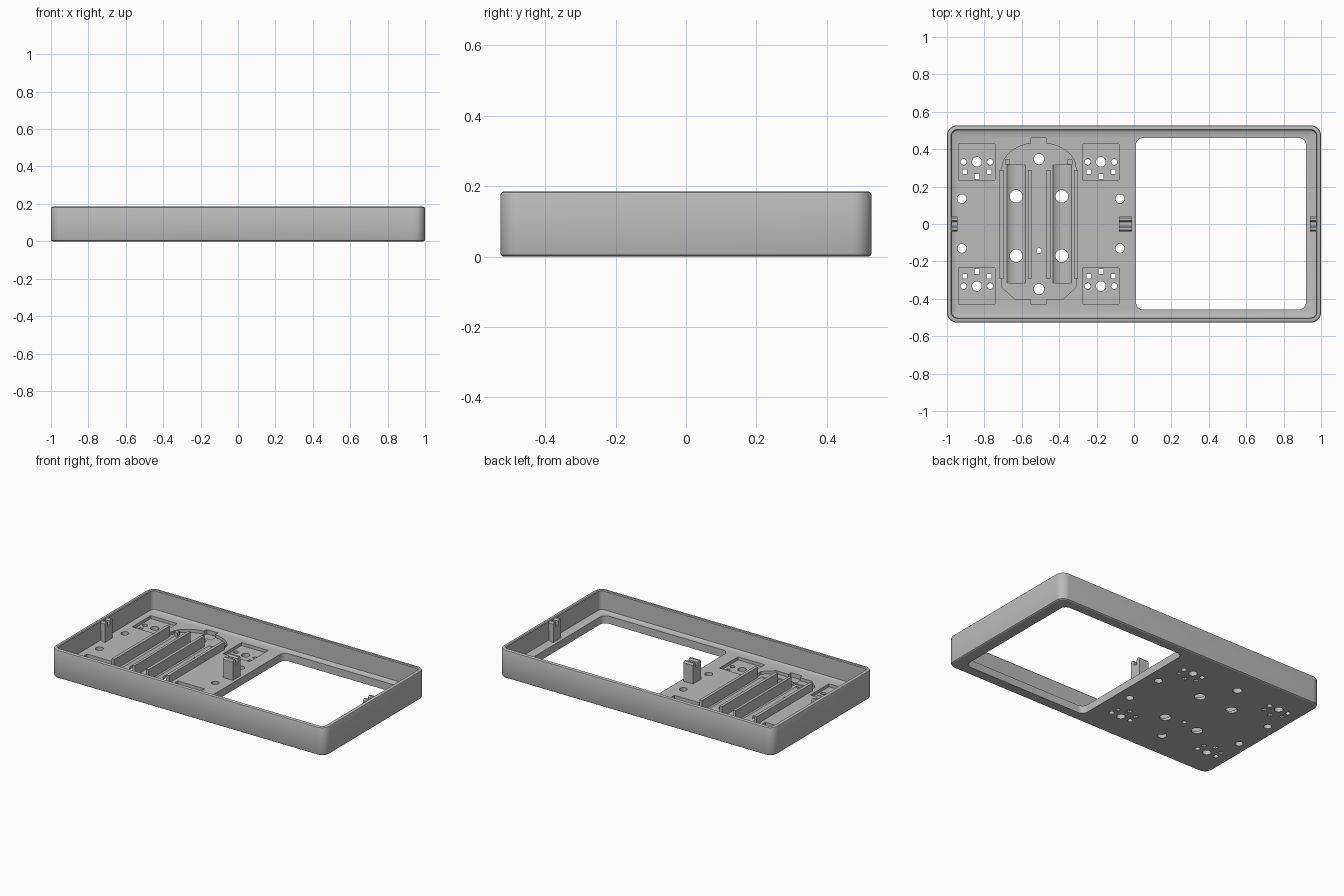
import bpy, bmesh, math

if "Cube" in bpy.data.objects:
    bpy.data.objects.remove(bpy.data.objects["Cube"])

grey = bpy.data.materials.new("mid_grey")
grey.diffuse_color = (0.5, 0.5, 0.5, 1)
grey.use_nodes = True
grey.node_tree.nodes["Principled BSDF"].inputs["Base Color"].default_value = grey.diffuse_color


def finish(name, bm):
    bmesh.ops.recalc_face_normals(bm, faces=bm.faces)
    me = bpy.data.meshes.new(name)
    bm.to_mesh(me)
    bm.free()
    me.materials.append(grey)
    ob = bpy.data.objects.new(name, me)
    bpy.context.collection.objects.link(ob)
    return ob


def rounded(x0, x1, y0, y1, r, n=8):
    """Outline of a rounded rectangle."""
    pts = []
    for k, (cx, cy) in enumerate([(x1 - r, y1 - r), (x0 + r, y1 - r),
                                  (x0 + r, y0 + r), (x1 - r, y0 + r)]):
        for i in range(n + 1):
            a = math.pi / 2 * (k + i / n)
            pts.append((cx + r * math.cos(a), cy + r * math.sin(a)))
    return pts


def loft(bm, rings):
    """Skin a stack of equal-length rings of 3D points and cap the ends."""
    loops = [[bm.verts.new(p) for p in ring] for ring in rings]
    for a, b in zip(loops, loops[1:]):
        for i in range(len(a)):
            j = (i + 1) % len(a)
            bm.faces.new((a[i], a[j], b[j], b[i]))
    bm.faces.new(loops[0][::-1])
    bm.faces.new(loops[-1])


def prism(bm, pts, z0, z1):
    loft(bm, [[(x, y, z) for x, y in pts] for z in (z0, z1)])


def rect(x0, x1, y0, y1):
    return [(x0, y0), (x1, y0), (x1, y1), (x0, y1)]


def square(cx, cy, h):
    return rect(cx - h, cx + h, cy - h, cy + h)


def circle(cx, cy, r, n=24):
    return [(cx + r * math.cos(math.tau * i / n), cy + r * math.sin(math.tau * i / n))
            for i in range(n)]


def cut(target, bm):
    """Subtract a cutter mesh from the target."""
    cutter = finish("cutter", bm)
    cutter.hide_render = True
    mod = target.modifiers.new("cut", 'BOOLEAN')
    mod.operation, mod.solver, mod.object = 'DIFFERENCE', 'EXACT', cutter
    bpy.context.view_layer.objects.active = target
    bpy.ops.object.modifier_apply(modifier=mod.name)
    bpy.data.objects.remove(cutter)


def cut_prisms(target, shapes, z0, z1):
    bm = bmesh.new()
    for s in shapes:
        prism(bm, s, z0, z1)
    cut(target, bm)


W, D, H, FLOOR = 1.0, 0.5275, 0.185, 0.05

# Tray: outer wall, rounded rim, inner wall and sloped foot down to the floor
profile = [(0.008, 0), (0.002, 0.004), (0, 0.01), (0, 0.175), (0.003, 0.182), (0.01, H),
           (0.022, H), (0.026, 0.18), (0.027, 0.058), (0.045, FLOOR)]
bm = bmesh.new()
loft(bm, [[(x, y, z) for x, y in rounded(-W + i, W - i, -D + i, D - i, max(0.055 - i, 0.02))]
          for i, z in profile])
tray = finish("tray", bm)

# Large window
cut_prisms(tray, [rounded(0.01, 0.92, -0.457, 0.46, 0.04)], -0.1, 0.1)

# Four square recessed pads
pads = [(x, s) for x in (-0.84, -0.177) for s in (1, -1)]
cut_prisms(tray, [square(x, 0.332 * s, 0.097) for x, s in pads], 0.03, 0.1)

# Battery bay with arched back end and chamfered front end
BX, HW = -0.508, 0.197
arch = [(BX + HW * math.cos(math.pi * i / 24), 0.30 + 0.135 * math.sin(math.pi * i / 24))
        for i in range(25)]
front = [(BX - HW, -0.34), (BX - 0.13, -0.40), (BX + 0.13, -0.40), (BX + HW, -0.34)]
cut_prisms(tray, [arch + front], 0.03, 0.1)
cut_prisms(tray, [rect(-0.55, -0.468, 0.39, 0.46), rect(-0.55, -0.468, -0.428, -0.362),
                  rect(-0.61, -0.408, -0.355, -0.325)], 0.022, 0.1)

# Two round-bottomed battery troughs
bm = bmesh.new()
for x in (-0.63, -0.383):
    ring = circle(x, 0.085, 0.074, 40)
    loft(bm, [[(px, y, pz) for px, pz in ring] for y in (-0.315, 0.315)])
cut(tray, bm)

# Holes through the floor
holes = []
for x, s in pads:
    holes.append(circle(x, 0.332 * s, 0.026))
    holes.append(square(x, 0.253 * s, 0.013))
    for dx in (-0.071, 0.071):
        holes.append(circle(x + dx, 0.332 * s, 0.016, 16))
        holes.append(square(x + dx * 0.93, 0.28 * s, 0.012))
holes += [circle(x, y, 0.024) for x in (-0.92, -0.075) for y in (0.135, -0.13)]
holes += [circle(x, y, 0.034) for x in (-0.63, -0.386) for y in (0.148, -0.17)]
holes += [circle(BX, 0.347, 0.028), circle(BX, -0.348, 0.028), circle(BX, -0.142, 0.014)]
cut_prisms(tray, holes, -0.1, 0.15)

# Battery cradle ridges
bm = bmesh.new()
for x0, x1 in ((-0.719, -0.698), (-0.566, -0.548), (-0.467, -0.447), (-0.320, -0.300)):
    prism(bm, rect(x0, x1, -0.293, 0.29), 0.02, 0.1)
ridges = finish("battery_ridges", bm)

# Small contact stops at the back of the bay
bm = bmesh.new()
for x in (-0.677, -0.343):
    prism(bm, rect(x - 0.013, x + 0.013, 0.318, 0.345), 0.02, FLOOR)
stops = finish("contact_stops", bm)

# Forked clip posts with a slot running across the top
fork = [(-0.04, 0.045), (0.04, 0.045), (0.04, 0.172), (0.032, 0.182), (0.02, 0.182),
        (0.012, 0.172), (0.012, 0.145), (-0.012, 0.145), (-0.012, 0.172),
        (-0.02, 0.182), (-0.032, 0.182), (-0.04, 0.172)]
posts = []
for name, x0, x1 in (("left_post", -0.98, -0.943), ("middle_post", -0.08, -0.01),
                     ("right_post", 0.94, 0.98)):
    bm = bmesh.new()
    loft(bm, [[(x, y, z) for y, z in fork] for x in (x0, x1)])
    posts.append(finish(name, bm))

# Smooth the rounded corners, keep edges crisp
bpy.ops.object.select_all(action='DESELECT')
tray.select_set(True)
bpy.context.view_layer.objects.active = tray
bpy.ops.object.shade_smooth_by_angle(angle=math.radians(30))
